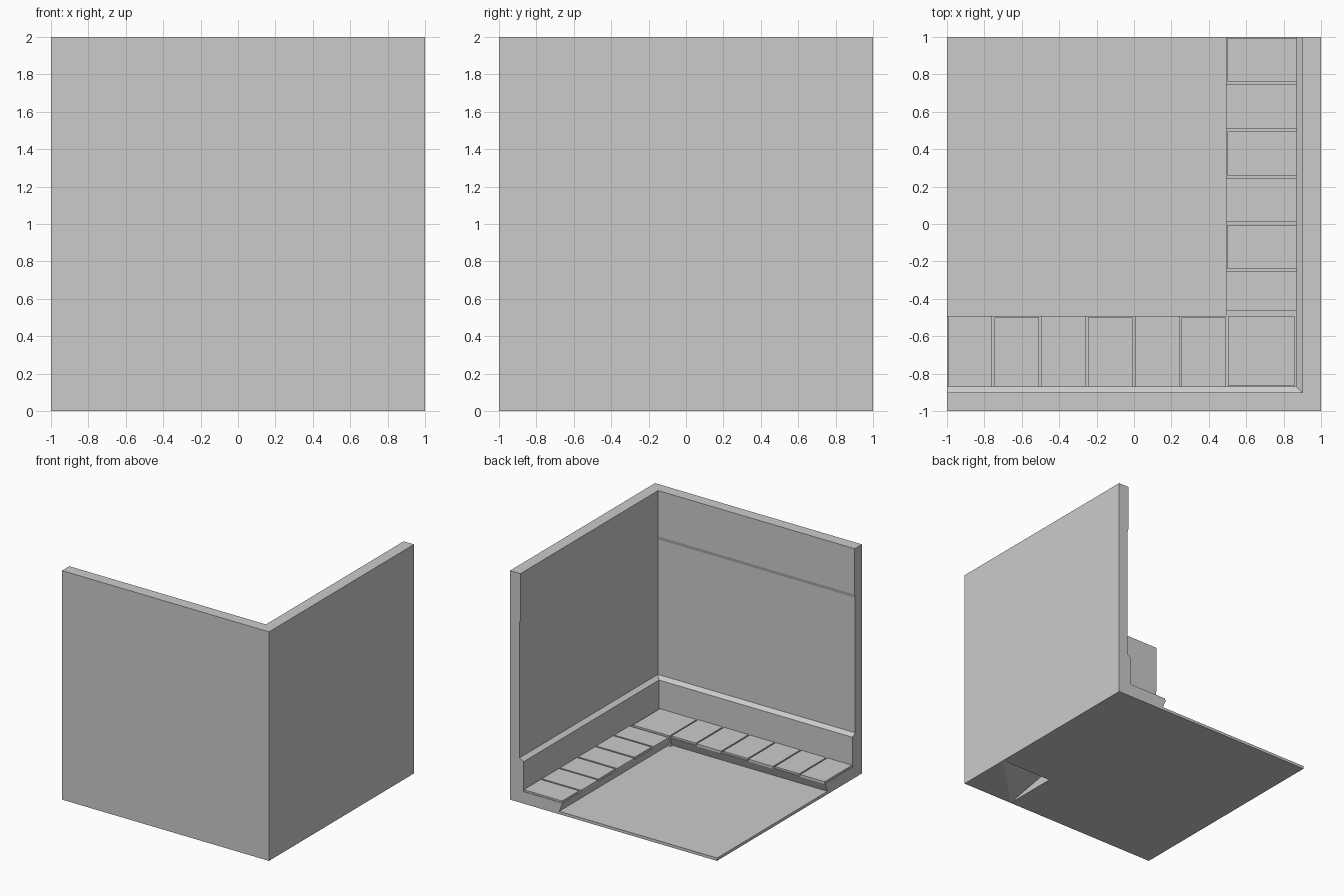
import bpy, bmesh
from mathutils import Vector

if "Cube" in bpy.data.objects:
    bpy.data.objects.remove(bpy.data.objects["Cube"])


def mesh_object(name, bm):
    bmesh.ops.remove_doubles(bm, verts=bm.verts, dist=1e-5)
    bmesh.ops.recalc_face_normals(bm, faces=bm.faces)
    me = bpy.data.meshes.new(name)
    bm.to_mesh(me)
    bm.free()
    ob = bpy.data.objects.new(name, me)
    bpy.context.collection.objects.link(ob)
    return ob


def face(bm, pts):
    return bm.faces.new([bm.verts.new(Vector(p)) for p in pts])


# Wall, ledge and kerb cross-section: (depth from outer face, height)
PROFILE = [(0, 0), (0, 2), (.10, 2), (.10, 1.60), (.093, 1.57), (.093, .39),
           (.13, .365), (.13, .105), (.508, .105), (.475, .025)]

# Sweep the profile round the mitred corner
bm = bmesh.new()
right_end = [(1 - u, 1, z) for u, z in PROFILE]
corner = [(1 - u, u - 1, z) for u, z in PROFILE]
front_end = [(-1, u - 1, z) for u, z in PROFILE]
for a, b in ((right_end, corner), (corner, front_end)):
    for i in range(len(PROFILE) - 1):
        face(bm, [a[i], a[i + 1], b[i + 1], b[i]])

# End caps, with the thin floor edge carried along
face(bm, right_end + [(-1, 1, .025), (-1, 1, 0)])
face(bm, front_end + [(-1, 1, .025), (-1, 1, 0)])

# Floor top and underside, with the raised pocket under the corner
face(bm, [corner[-1], right_end[-1], (-1, 1, .025), front_end[-1]])
A, B, D = (1, -1, 0), (1, -.5, 0), (.5, -1, 0)
C, E = (.5, -.5, .1), (.5, -.5, 0)
face(bm, [(-1, -1, 0), D, E, B, (1, 1, 0), (-1, 1, 0)])
for tri in ((A, B, D), (B, C, D), (D, E, C), (B, E, C)):
    face(bm, tri)
mesh_object("corner_wall", bm)


# Thin floor tiles
def tile(name, x0, x1, y0, y1, z0=.10, z1=.12):
    bm = bmesh.new()
    bmesh.ops.create_cube(bm, size=1)
    for v in bm.verts:
        v.co = ((x0 + x1) / 2 + v.co.x * (x1 - x0),
                (y0 + y1) / 2 + v.co.y * (y1 - y0),
                (z0 + z1) / 2 + v.co.z * (z1 - z0))
    mesh_object(name, bm)


for i in range(6):
    edge = .50 if i % 2 == 0 else .492
    # right-hand row, running back to front
    y1 = .995 - .25 * i
    y0 = max(y1 - .235, -.462)
    tile(f"right_tile_{i + 1}", edge, .875, y0, y1)
    # front row, running left to right
    x0 = -.995 + .25 * i
    tile(f"front_tile_{i + 1}", x0, x0 + .237, -.875, -(.492 if i % 2 == 0 else .50))
tile("corner_tile", .503, .858, -.865, -.492)
